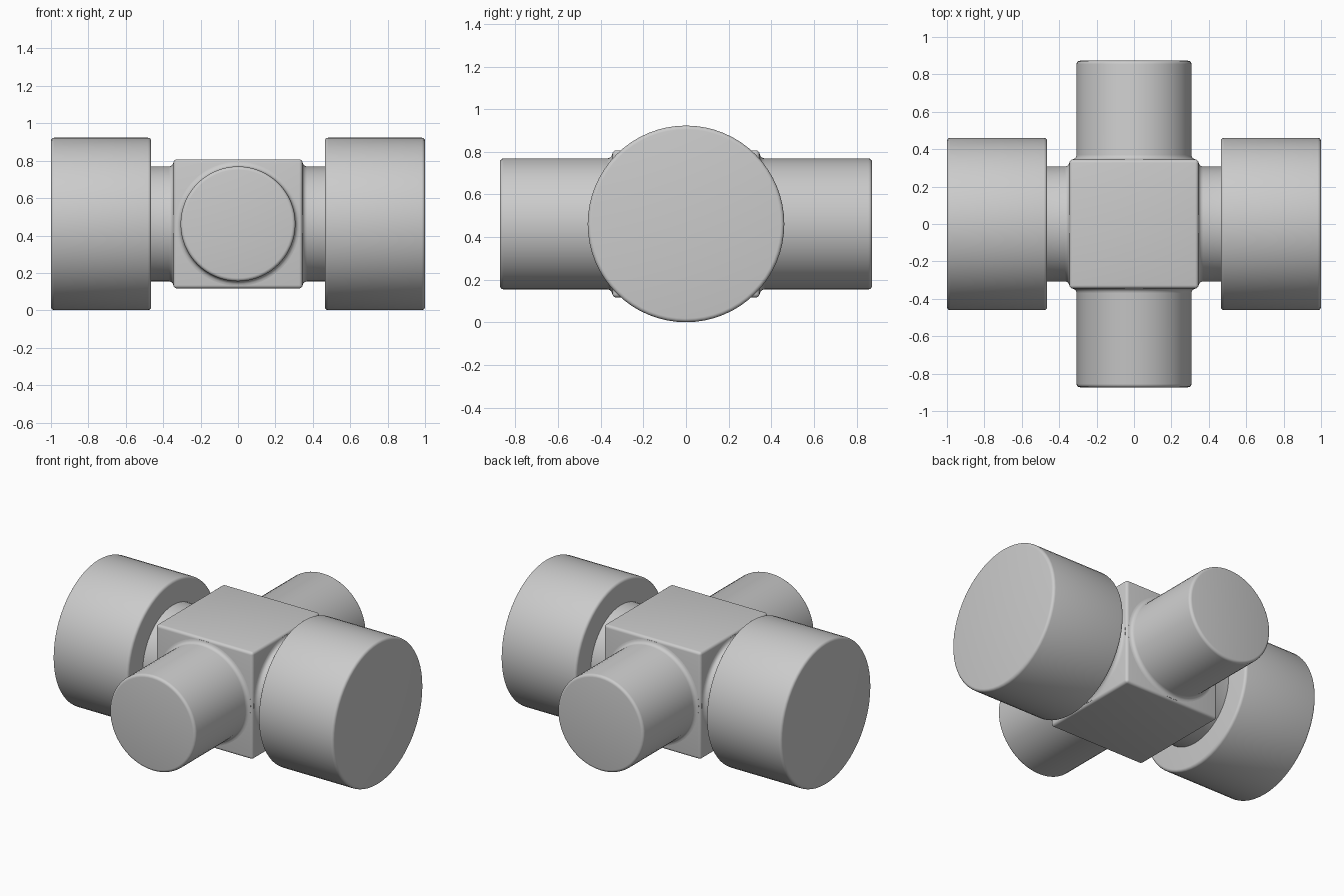
import bpy, bmesh, math
from mathutils import Matrix, Vector

cube = bpy.data.objects.get("Cube")
if cube:
    bpy.data.objects.remove(cube, do_unlink=True)

CENTRE = Vector((0, 0, 0.462))
HALF = 0.345        # half size of the central block
PIPE = 0.307        # pipe radius
CAP = 0.461         # end cap radius
ROUND = 0.018       # rounding of outer edges

grey = bpy.data.materials.new("plain grey")
grey.use_nodes = True
grey.diffuse_color = (0.6, 0.6, 0.6, 1)
grey.node_tree.nodes["Principled BSDF"].inputs["Base Color"].default_value = (0.6, 0.6, 0.6, 1)


def finish(bm, name):
    bmesh.ops.recalc_face_normals(bm, faces=bm.faces)
    mesh = bpy.data.meshes.new(name)
    bm.to_mesh(mesh)
    bm.free()
    mesh.materials.append(grey)
    obj = bpy.data.objects.new(name, mesh)
    bpy.context.collection.objects.link(obj)
    obj.location = CENTRE
    bpy.ops.object.select_all(action="DESELECT")
    obj.select_set(True)
    bpy.context.view_layer.objects.active = obj
    bpy.ops.object.shade_smooth_by_angle(angle=math.radians(35))
    return obj


def arc(cx, cr, radius, start, end, steps=4):
    """Arc points as (distance along axis, radius)."""
    angles = [math.radians(start + (end - start) * i / steps) for i in range(steps + 1)]
    return [(cx + radius * math.cos(a), cr + radius * math.sin(a)) for a in angles]


def lathe(name, profile, turn):
    """Revolve a profile about x, then turn it about z."""
    bm = bmesh.new()
    verts = [bm.verts.new((x, 0, r)) for x, r in profile]
    edges = [bm.edges.new(pair) for pair in zip(verts, verts[1:])]
    bmesh.ops.spin(bm, geom=verts + edges, axis=(1, 0, 0), cent=(0, 0, 0),
                   angle=math.tau, steps=64, use_duplicate=False)
    bmesh.ops.remove_doubles(bm, verts=bm.verts, dist=0.0005)
    bmesh.ops.transform(bm, matrix=Matrix.Rotation(turn, 4, "Z"), verts=bm.verts)
    return finish(bm, name)


# Central block with softened edges
bm = bmesh.new()
bmesh.ops.create_cube(bm, size=2 * HALF)
bmesh.ops.bevel(bm, geom=bm.edges[:], offset=ROUND, segments=4, profile=0.5, affect="EDGES")
finish(bm, "central_block")

# Pipe root: fillet flowing from the block face into the pipe
FILLET = 0.025
root = [(HALF - 0.03, PIPE + FILLET)] + arc(HALF + FILLET, PIPE + FILLET, FILLET, 180, 270)


def rounded_end(end, radius):
    return arc(end - ROUND, radius - ROUND, ROUND, 90, 0) + [(end, 0)]


# Long plain pipes, front and back
for name, turn in (("front_pipe", -math.pi / 2), ("back_pipe", math.pi / 2)):
    lathe(name, root + rounded_end(0.873, PIPE), turn)

# Short necks carrying wide end caps, left and right
INNER = 0.464
cap_profile = [(INNER, 0)] + arc(INNER + ROUND, CAP - ROUND, ROUND, 180, 90) + rounded_end(1, CAP)
for side, turn in (("left", 0), ("right", math.pi)):
    lathe(side + "_neck", root + [(INNER + 0.02, PIPE)], turn)
    lathe(side + "_cap", cap_profile, turn)
